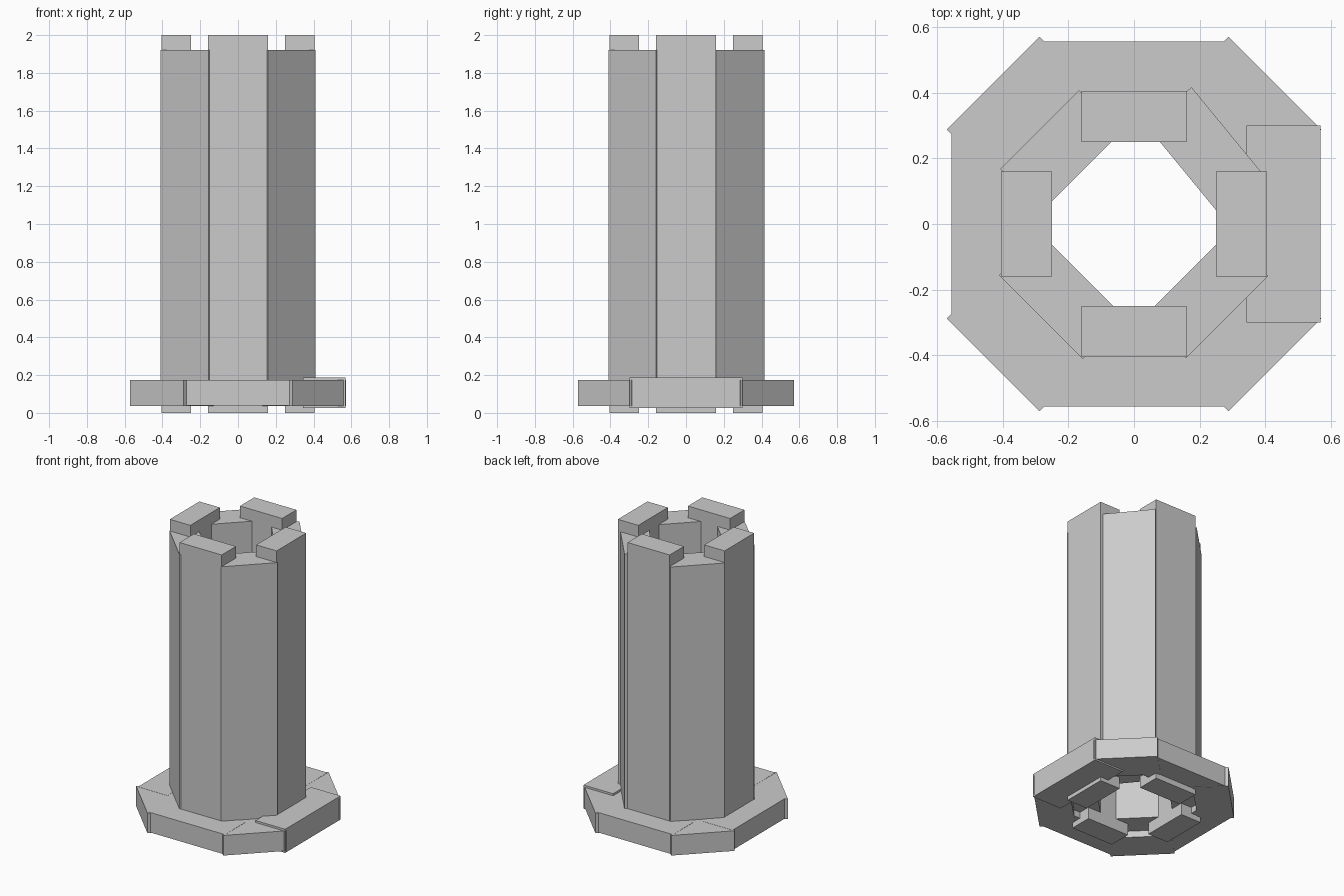
import bpy
from math import radians, cos, sin

if "Cube" in bpy.data.objects:
    bpy.data.objects.remove(bpy.data.objects["Cube"])


def slab(name, centre, depth, width, z0, z1, angle):
    """Box with its depth axis turned to the given angle (degrees)."""
    bpy.ops.mesh.primitive_cube_add(size=1, location=(centre[0], centre[1], (z0 + z1) / 2))
    ob = bpy.context.object
    ob.name = name
    ob.rotation_euler.z = radians(angle)
    ob.scale = (depth, width, z1 - z0)
    return ob


def ring_slab(name, outer, depth, width, z0, z1, angle):
    """Slab whose outer face lies at a given distance from the axis."""
    r = outer - depth / 2
    a = radians(angle)
    slab(name, (r * cos(a), r * sin(a)), depth, width, z0, z1, angle)


# Four tall wall slabs
for i in range(4):
    ring_slab(f"tall_wall_{i}", 0.405, 0.155, 0.32, 0.0, 2.0, 90 * i)

# Four shorter diagonal wall slabs, one set slightly askew
slab("corner_wall_askew", (0.22, 0.22), 0.18, 0.36, 0.08, 1.92, 39.4)
ring_slab("corner_wall_back_left", 0.406, 0.18, 0.34, 0.08, 1.92, 135)
ring_slab("corner_wall_front_left", 0.401, 0.18, 0.36, 0.08, 1.92, 225)
ring_slab("corner_wall_front_right", 0.401, 0.18, 0.355, 0.08, 1.92, 315)

# Base collar: three straight slabs and one larger slab on the right
for i in (1, 2, 3):
    ring_slab(f"collar_side_{i}", 0.556, 0.225, 0.58, 0.038, 0.175, 90 * i)
ring_slab("collar_side_raised", 0.568, 0.225, 0.60, 0.026, 0.188, 0)

# Diagonal collar slabs
for i in range(4):
    ring_slab(f"collar_corner_{i}", 0.607, 0.225, 0.40, 0.036, 0.174, 45 + 90 * i)
